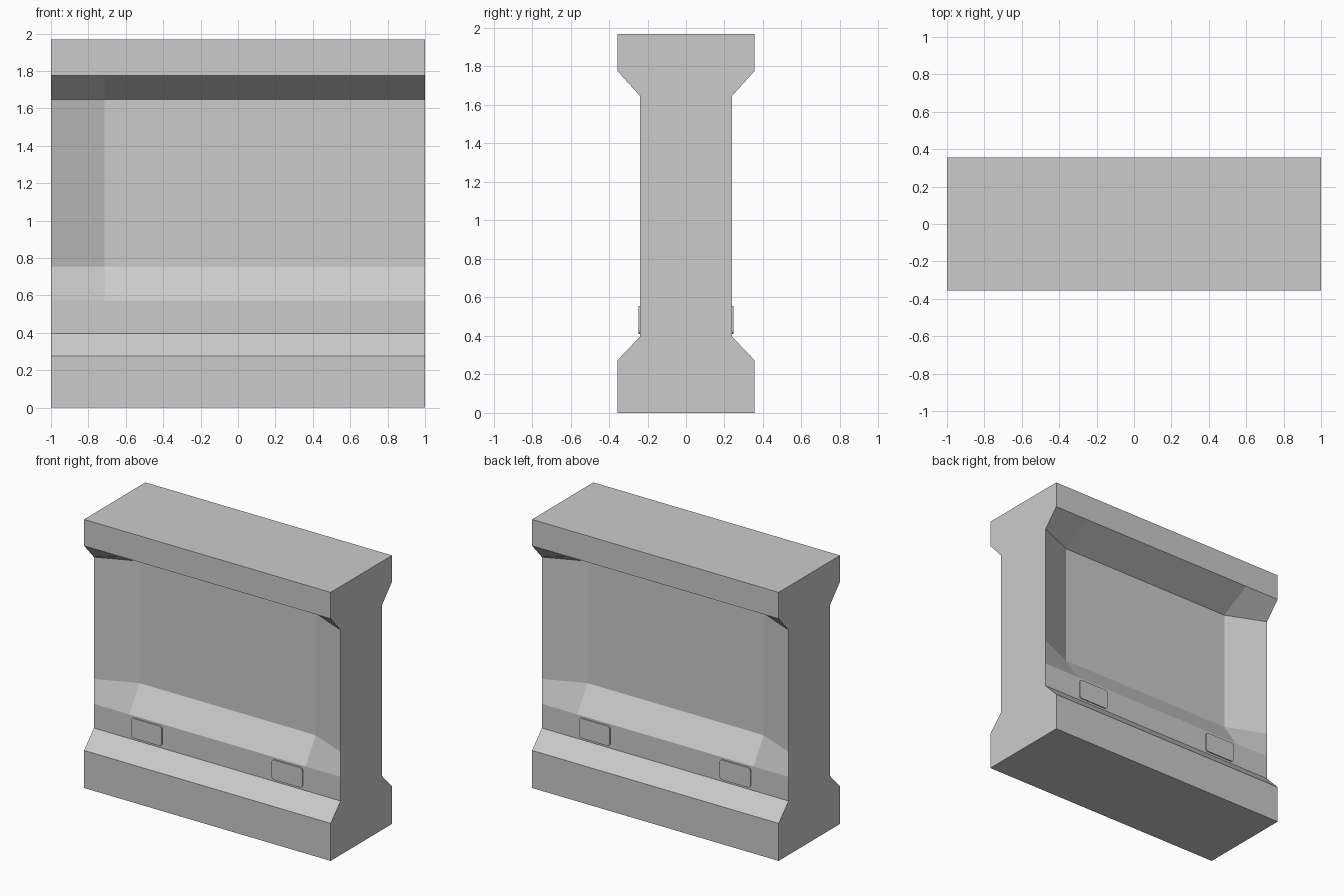
import bpy, bmesh, math

if "Cube" in bpy.data.objects:
    bpy.data.objects.remove(bpy.data.objects["Cube"])

stone = bpy.data.materials.new("concrete grey")
stone.diffuse_color = (0.6, 0.6, 0.6, 1)
stone.use_nodes = True
stone.node_tree.nodes["Principled BSDF"].inputs["Base Color"].default_value = stone.diffuse_color


def make_object(name, bm):
    bmesh.ops.recalc_face_normals(bm, faces=bm.faces[:])
    mesh = bpy.data.meshes.new(name)
    bm.to_mesh(mesh)
    bm.free()
    mesh.materials.append(stone)
    obj = bpy.data.objects.new(name, mesh)
    bpy.context.collection.objects.link(obj)
    return obj


# Wall block: half-depth profile at the ends, sunk deeper across the middle
heights = [0, 0.275, 0.395, 0.572, 0.755, 1.648, 1.775, 1.968]
end_depth = [0.355, 0.355, 0.24, 0.24, 0.24, 0.24, 0.355, 0.355]
mid_depth = [0.355, 0.355, 0.24, 0.24, 0.12, 0.12, 0.355, 0.355]
columns = [(-1, end_depth), (-0.715, mid_depth), (0.715, mid_depth), (1, end_depth)]

bm = bmesh.new()
rings = []
for x, depth in columns:
    front = [bm.verts.new((x, -d, z)) for d, z in zip(depth, heights)]
    back = [bm.verts.new((x, d, z)) for d, z in zip(depth, heights)]
    rings.append(front + back[::-1])
for a, b in zip(rings, rings[1:]):
    for i in range(len(a)):
        j = (i + 1) % len(a)
        bm.faces.new((a[i], a[j], b[j], b[i]))
bm.faces.new(rings[0])
bm.faces.new(rings[-1])
make_object("wall_block", bm)


# Small rounded plates low on both faces, near each end
def rounded_plate(name, cx, side):
    w, h, r, cz = 0.125, 0.073, 0.02, 0.483
    outline = []
    for k, (sx, sz) in enumerate([(1, 1), (-1, 1), (-1, -1), (1, -1)]):
        for s in range(4):
            a = math.radians(90 * k + 30 * s)
            outline.append((cx + sx * (w - r) + r * math.cos(a),
                            cz + sz * (h - r) + r * math.sin(a)))
    bm = bmesh.new()
    inner = [bm.verts.new((x, side * 0.238, z)) for x, z in outline]
    outer = [bm.verts.new((x, side * 0.248, z)) for x, z in outline]
    bm.faces.new(inner)
    bm.faces.new(outer)
    for i in range(len(inner)):
        j = (i + 1) % len(inner)
        bm.faces.new((inner[i], inner[j], outer[j], outer[i]))
    make_object(name, bm)


for side, face in ((-1, "front"), (1, "back")):
    for cx, end in ((-0.57, "left"), (0.57, "right")):
        rounded_plate(f"{face}_{end}_plate", cx, side)
